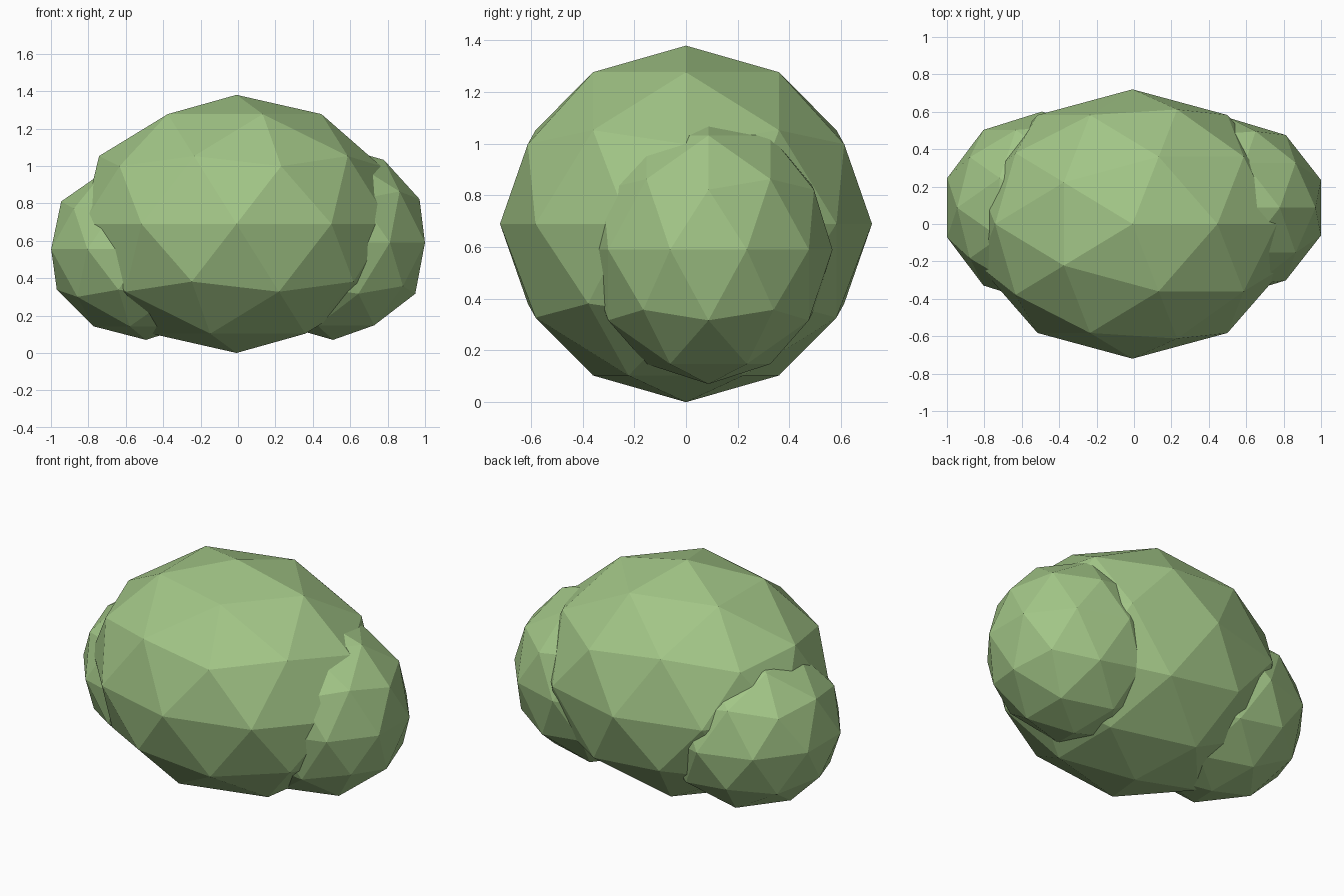
import bpy

if "Cube" in bpy.data.objects:
    bpy.data.objects.remove(bpy.data.objects["Cube"])

leaf = bpy.data.materials.new("leaf_green")
leaf.diffuse_color = (0.36, 0.56, 0.24, 1)
leaf.use_nodes = True
leaf.node_tree.nodes["Principled BSDF"].inputs["Base Color"].default_value = leaf.diffuse_color


def clump(name, centre, radii):
    """Low-poly flat-shaded foliage ball, stretched to the given radii."""
    bpy.ops.mesh.primitive_ico_sphere_add(subdivisions=2, radius=1, location=centre)
    ob = bpy.context.object
    ob.name = name
    ob.scale = radii
    bpy.ops.object.transform_apply(location=False, rotation=False, scale=True)
    bpy.ops.object.shade_flat()
    ob.data.materials.append(leaf)


# Large middle clump and two smaller side clumps set slightly back
clump("main_foliage", (-0.008, 0, 0.69), (0.864, 0.72, 0.69))
clump("right_foliage", (0.508, 0.087, 0.59), (0.517, 0.48, 0.52))
clump("left_foliage", (-0.492, 0.087, 0.555), (0.533, 0.514, 0.485))
